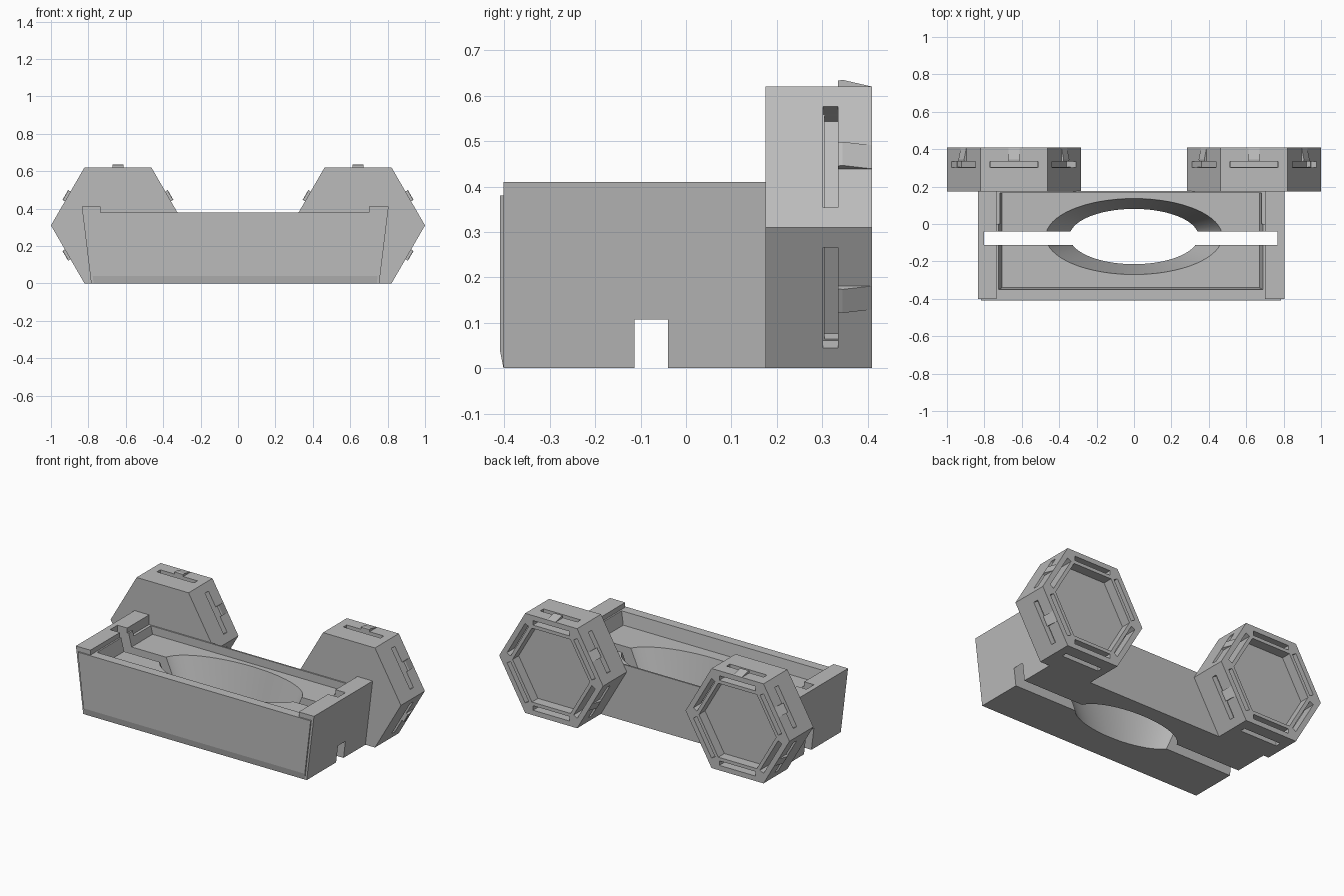
import bpy, bmesh
from math import radians, cos, sin, pi
from mathutils import Matrix, Vector

if "Cube" in bpy.data.objects:
    bpy.data.objects.remove(bpy.data.objects["Cube"])

grey = bpy.data.materials.new("plain_grey")
grey.use_nodes = True
grey.diffuse_color = (0.5, 0.5, 0.5, 1)
grey.node_tree.nodes["Principled BSDF"].inputs["Base Color"].default_value = (0.5, 0.5, 0.5, 1)


def loft(bm, a, b, matrix=Matrix()):
    """Closed solid between two matching loops of points."""
    va, vb = [[bm.verts.new(matrix @ Vector(p)) for p in loop] for loop in (a, b)]
    n = len(va)
    faces = [bm.faces.new(va), bm.faces.new(vb)]
    for i in range(n):
        j = (i + 1) % n
        faces.append(bm.faces.new((va[i], va[j], vb[j], vb[i])))
    bmesh.ops.recalc_face_normals(bm, faces=faces)


def rect(x, y, z):
    return [(x[0], y[0], z), (x[1], y[0], z), (x[1], y[1], z), (x[0], y[1], z)]


def box(bm, x, y, z, matrix=Matrix()):
    loft(bm, rect(x, y, z[0]), rect(x, y, z[1]), matrix)


def make(name, bm):
    mesh = bpy.data.meshes.new(name)
    bm.to_mesh(mesh)
    bm.free()
    ob = bpy.data.objects.new(name, mesh)
    bpy.context.collection.objects.link(ob)
    mesh.materials.append(grey)
    return ob


def cut(ob, bm):
    """Subtract a solid and throw the cutter away."""
    cutter = make("cutter", bm)
    cutter.hide_render = True
    mod = ob.modifiers.new("cut", 'BOOLEAN')
    mod.operation, mod.solver, mod.object = 'DIFFERENCE', 'EXACT', cutter
    bpy.context.view_layer.objects.active = ob
    bpy.ops.object.modifier_apply(modifier=mod.name)
    bpy.data.objects.remove(cutter)


def cut_box(ob, x, y, z):
    bm = bmesh.new()
    box(bm, x, y, z)
    cut(ob, bm)


# Tray body: flared ends
FRONT, BACK, TOP, FLOOR = -0.402, 0.177, 0.41, 0.3
bm = bmesh.new()
loft(bm, rect((-0.785, 0.755), (FRONT, BACK), 0), rect((-0.835, 0.805), (FRONT, BACK), TOP))
body = make("tray_body", bm)

# Recess with sloped walls, and lowered front and back walls
bm = bmesh.new()
loft(bm, rect((-0.705, 0.67), (-0.34, 0.167), FLOOR),
     rect((-0.735, 0.70), (-0.357, 0.167), TOP + 0.01))
cut(body, bm)
cut_box(body, (-0.735, 0.70), (-0.6, 0), (0.38, 0.6))
cut_box(body, (-0.735, 0.70), (0, 0.3), (0.35, 0.6))

# Tapered oval opening through the floor
def oval(rx, ry, z, n=64):
    return [(rx * cos(2 * pi * i / n), -0.067 + ry * sin(2 * pi * i / n), z) for i in range(n)]

bm = bmesh.new()
loft(bm, oval(0.341, 0.146, -0.01), oval(0.476, 0.205, FLOOR + 0.01))
cut(body, bm)

# Cross slot, open at the sides only near the base
cut_box(body, (-0.802, 0.768), (-0.113, -0.04), (-0.1, 0.6))
cut_box(body, (-1, 1), (-0.113, -0.04), (-0.1, 0.105))

# Front panel with tapered lower edge
bm = bmesh.new()
loft(bm, [(-0.772, FRONT, 0), (0.742, FRONT, 0), (0.787, FRONT, 0.38), (-0.817, FRONT, 0.38)],
     [(-0.777, -0.41, 0.04), (0.747, -0.41, 0.04), (0.787, -0.41, 0.38), (-0.817, -0.41, 0.38)])
make("front_panel", bm)

# Hexagonal end units, built round their own axis
APOTHEM, Y0, Y1 = 0.31, 0.175, 0.41
turns = [Matrix.Rotation(radians(60 * k), 4, 'Y') for k in range(6)]


def hexagon(apothem, y):
    r = apothem / cos(pi / 6)
    return [(r * cos(k * pi / 3), y, r * sin(k * pi / 3)) for k in range(6)]


def hex_unit(name, x):
    bm = bmesh.new()
    loft(bm, hexagon(APOTHEM, Y0), hexagon(APOTHEM, Y1))
    ob = make(name + "_hex_unit", bm)
    # Back pocket and the slots in its rim
    bm = bmesh.new()
    loft(bm, hexagon(0.23, Y1 - 0.06), hexagon(0.23, Y1 + 0.1))
    for turn in turns:
        box(bm, (-0.125, 0.125), (0.305, 0.5), (0.251, 0.279), turn)
    cut(ob, bm)
    # Slots in the six outer sides
    bm = bmesh.new()
    for turn in turns:
        box(bm, (-0.128, 0.128), (0.302, 0.335), (0.276, 0.4), turn)
    cut(ob, bm)
    ob.location = (x, 0, APOTHEM)
    # Wedge clips on every side but the bottom
    bm = bmesh.new()
    profile = [(0.335, 0.29), (0.335, 0.323), (0.345, 0.325), (Y1, APOTHEM), (Y1, 0.29)]
    for k, turn in enumerate(turns):
        if k != 3:
            loft(bm, [(-0.03, y, z) for y, z in profile], [(0.03, y, z) for y, z in profile], turn)
    clips = make(name + "_clips", bm)
    clips.location = ob.location


hex_unit("left", 0.642)
hex_unit("right", -0.642)

# Smooth only the oval opening
bpy.ops.object.select_all(action='DESELECT')
body.select_set(True)
bpy.context.view_layer.objects.active = body
bpy.ops.object.shade_smooth_by_angle(angle=radians(15))
